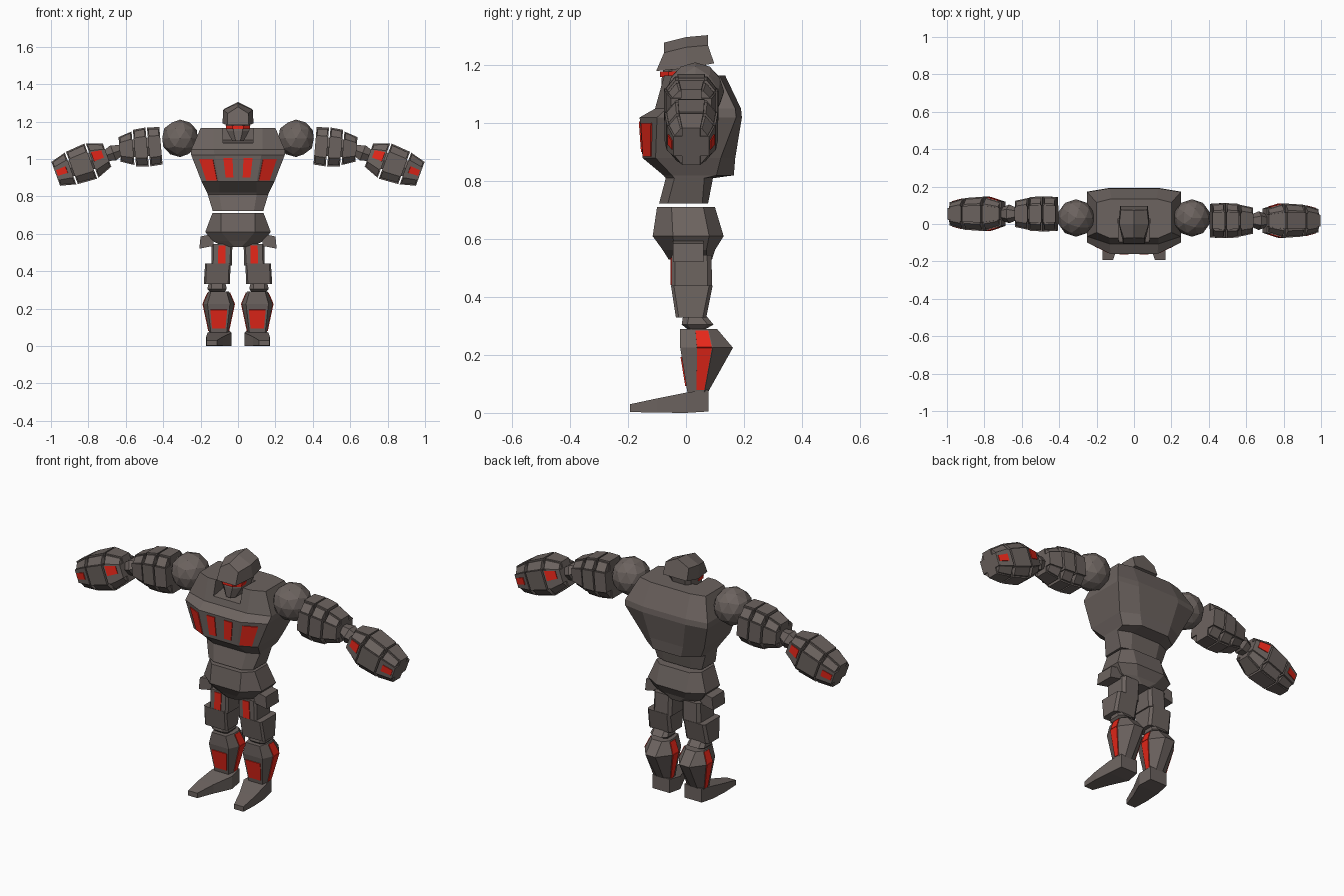
import bpy, bmesh, math
from mathutils import Matrix, Vector

if "Cube" in bpy.data.objects:
    bpy.data.objects.remove(bpy.data.objects["Cube"])

grey = bpy.data.materials.new("stone")
grey.diffuse_color = (0.15, 0.125, 0.115, 1)
grey.use_nodes = True
grey.node_tree.nodes["Principled BSDF"].inputs["Base Color"].default_value = grey.diffuse_color
red = bpy.data.materials.new("glow")
red.diffuse_color = (0.8, 0.02, 0.01, 1)
red.use_nodes = True
red.node_tree.nodes["Principled BSDF"].inputs["Base Color"].default_value = red.diffuse_color


def build(name, lofts, mat=grey, M=None):
    """One object from several lofts; each loft is a list of equal rings."""
    bm = bmesh.new()
    for rings in lofts:
        vs = [[bm.verts.new(p) for p in r] for r in rings]
        n = len(vs[0])
        for a, b in zip(vs, vs[1:]):
            for i in range(n):
                j = (i + 1) % n
                bm.faces.new((a[i], a[j], b[j], b[i]))
        bm.faces.new(vs[0])
        bm.faces.new(vs[-1])
    if M:
        bm.transform(M)
    bmesh.ops.recalc_face_normals(bm, faces=bm.faces)
    me = bpy.data.meshes.new(name)
    bm.to_mesh(me)
    bm.free()
    me.materials.append(mat)
    ob = bpy.data.objects.new(name, me)
    bpy.context.collection.objects.link(ob)
    return ob


def sec(z, hx, y0, y1, fx, fy, bx, by, cx=0):
    """Horizontal eight-sided ring with chamfered front and back corners."""
    pts = [(-fx, y0), (fx, y0), (hx, y0 + fy), (hx, y1 - by),
           (bx, y1), (-bx, y1), (-hx, y1 - by), (-hx, y0 + fy)]
    return [(cx + x, y, z) for x, y in pts]


def rect_y(y, x0, x1, z0, z1):
    return [(x0, y, z0), (x1, y, z0), (x1, y, z1), (x0, y, z1)]


def panel(name, quad, u0=0, u1=1, v0=0, v1=1, t=0.004, M=None):
    """Thin red window on part of a quad (corners in order)."""
    a, b, c, d = (Vector(p) for p in quad)
    pts = [a.lerp(b, u).lerp(d.lerp(c, u), v)
           for u, v in ((u0, v0), (u1, v0), (u1, v1), (u0, v1))]
    n = (b - a).cross(d - a).normalized() * t
    build(name, [[[p - n for p in pts], [p + n for p in pts]]], red, M)


# torso
low, high = (sec(.88, .195, -.15, .17, .1, .045, .1, .05),
             sec(1.02, .25, -.16, .193, .125, .06, .13, .02))
torso = build("torso", [[
    sec(.722, .135, -.093, .076, .085, .03, .08, .02),
    sec(.81, .162, -.07, .093, .1, .03, .09, .03),
    sec(.82, .165, -.078, .165, .1, .03, .085, .06),
    low, high,
    sec(1.05, .25, -.107, .19, .13, .04, .13, .02),
    sec(1.165, .2, -.075, .135, .13, .03, .12, .02)]])
# collar recess
cut = build("collar_cutter", [[
    rect_y(-.3, -.075, .075, 1.06, 1.3), rect_y(.03, -.085, .085, 1.1, 1.3)]])
cut.hide_render = True
cut.hide_viewport = True
mod = torso.modifiers.new("collar", "BOOLEAN")
mod.object, mod.operation, mod.solver = cut, "DIFFERENCE", "EXACT"
# chest windows
front = (low[0], low[1], high[1], high[0])
for i, (u0, u1) in enumerate(((.18, .38), (.62, .82))):
    panel("chest_window", front, u0, u1, .15, .9)
panel("chest_window", (low[1], low[2], high[2], high[1]), .1, .7, .04, .86)
panel("chest_window", (low[7], low[0], high[0], high[7]), .3, .9, .04, .86)

# head: helmet, face, visor


def helm(yt, yb, w, zt, zb):
    return [(0, yt, zt), (w, yt, zt - .035), (w * 1.05, yb, zb),
            (-w * 1.05, yb, zb), (-w, yt, zt - .035)]


build("helmet", [[helm(-.076, -.103, .055, 1.278, 1.18),
                  helm(.0, .01, .079, 1.297, 1.19),
                  helm(.076, .097, .07, 1.304, 1.207)]])
build("face", [[sec(1.095, .03, -.085, .04, .012, .02, .02, .02),
                sec(1.15, .06, -.085, .06, .025, .03, .04, .02),
                sec(1.2, .065, -.075, .07, .025, .03, .04, .02)]])
build("visor", [[sec(1.16, .063, -.09, 0, .03, .03, .04, .02),
                 sec(1.178, .066, -.09, 0, .03, .03, .04, .02)]], red)

# pelvis
build("pelvis", [[sec(.53, .07, -.06, .09, .02, .02, .02, .02),
                  sec(.562, .14, -.08, .1, .05, .04, .06, .03),
                  sec(.61, .175, -.115, .13, .09, .07, .09, .05),
                  sec(.71, .137, -.1, .1, .09, .05, .09, .04)]])


def plates(cuts):
    """Armour segments along local x: chamfered core with crossed plates."""
    out = []
    for u0, y0, z0, u1, y1, z1 in cuts:
        ends = ((u0, y0, z0), (u1, y1, z1))
        for ky, kz in ((1, .52), (.5, 1)):
            out.append([[(u, a * y * ky, b * z * kz) for a, b in
                         ((-1, -1), (1, -1), (1, 1), (-1, 1))] for u, y, z in ends])
        out.append([[(u + (.006 if u == u0 else -.006), a * y * .92, b * z * .92)
                     for a, b in ((-1, -.6), (-.65, -1), (.65, -1), (1, -.6),
                                  (1, .6), (.65, 1), (-.65, 1), (-1, .6))]
                    for u, y, z in ends])
    return out


def rod(u0, u1, r0, r1, n=6):
    return [[(u, r * math.cos(k * math.tau / n), r * math.sin(k * math.tau / n))
             for k in range(n)] for u, r in ((u0, r0), (u1, r1))]


for s, side in ((-1, "right"), (1, "left")):
    # shoulder ball
    bpy.ops.mesh.primitive_ico_sphere_add(subdivisions=2, radius=.1,
                                          location=(s * .31, .032, 1.11))
    ball = bpy.context.object
    ball.name = side + "_shoulder_ball"
    ball.data.materials.append(grey)

    # upper arm and forearm share a mirrored, tilted frame
    dy = .018 - .018 * s
    flip = Matrix.Diagonal((s, 1, 1, 1))

    def frame(x, y, z, deg):
        return flip @ Matrix.Translation((x, y + dy, z)) @ Matrix.Rotation(
            math.radians(deg), 4, 'Y')

    U = frame(.412, .018, 1.07, 5)
    build(side + "_upper_arm",
          plates([(0, .09, .1, .066, .094, .105),
                  (.074, .094, .105, .142, .09, .098),
                  (.15, .085, .09, .222, .07, .066)]) + [rod(.01, .21, .06, .05)], M=U)
    F = frame(.70, .018, 1.02, 20)
    build(side + "_elbow", [rod(-.085, -.035, .03, .05), rod(-.035, .02, .05, .03)], M=F)
    fore = [(0, .065, .066, .085, .09, .098), (.093, .092, .1, .2, .085, .092),
            (.208, .083, .09, .292, .062, .068)]
    build(side + "_forearm", plates(fore) + [rod(.01, .28, .055, .05)], M=F)
    # forearm windows, front and back
    for f in (-1, 1):
        for k, v0, v1 in ((0, .42, .98), (2, .3, .75)):
            u0, y0, z0, u1, y1, z1 = fore[k]
            quad = [(u0, f * y0, -z0 * .5), (u1, f * y1, -z1 * .5),
                    (u1, f * y1, z1 * .5), (u0, f * y0, z0 * .5)]
            panel(side + "_forearm_window", quad, .25, .9, v0, v1, M=F)

    # hip plate
    build(side + "_hip_plate", [[
        [(s * x, y, z) for x, z in ((.13, .535), (.207, .52), (.2, .585), (.13, .6))]
        for y in (-.045, .06)]])
    # thigh
    t0 = sec(.43, .055, -.05, .09, .045, .012, .04, .015, s * .088)
    t1 = sec(.545, .055, -.05, .088, .045, .012, .04, .015, s * .085)
    build(side + "_thigh", [[t0, t1], [
        sec(.33, .07, -.035, .07, .06, .01, .055, .012, s * .113),
        sec(.44, .068, -.052, .092, .06, .01, .055, .012, s * .108)]])
    panel(side + "_thigh_window", (t0[0], t0[1], t1[1], t1[0]), .28, .72, .1, .92)
    # knee
    build(side + "_knee", [[
        sec(.285, .035, .01, .06, .02, .01, .02, .01, s * .11),
        sec(.305, .052, -.015, .095, .03, .02, .03, .02, s * .112),
        sec(.335, .045, -.01, .07, .03, .02, .03, .02, s * .112)]])
    # shin
    cx = s * .103
    g0 = sec(.07, .05, .005, .075, .042, .03, .02, .012, cx)
    g1 = sec(.225, .083, -.02, .162, .06, .055, .03, .07, cx)
    g2 = sec(.29, .055, -.02, .107, .042, .05, .03, .03, cx)
    build(side + "_shin", [[g0, g1, g2]])
    panel(side + "_shin_window", (g0[0], g0[1], g1[1], g1[0]), .1, .9, .15, .8)
    for i, j in ((2, 3), (6, 7)):
        panel(side + "_calf_strip", (g0[i], g0[j], g1[j], g1[i]), .05, .95, .06, 1)
        panel(side + "_calf_strip", (g1[i], g1[j], g2[j], g2[i]), .05, .95, 0, .9)
    # foot
    build(side + "_foot", [[
        [(s * x, y, z) for x, y, z in rect_y(*r)] for r in
        ((-.193, .112, .168, .003, .03), (-.1, .08, .17, .001, .05),
         (.0, .035, .163, 0, .07), (.078, .045, .15, .005, .08))]])
